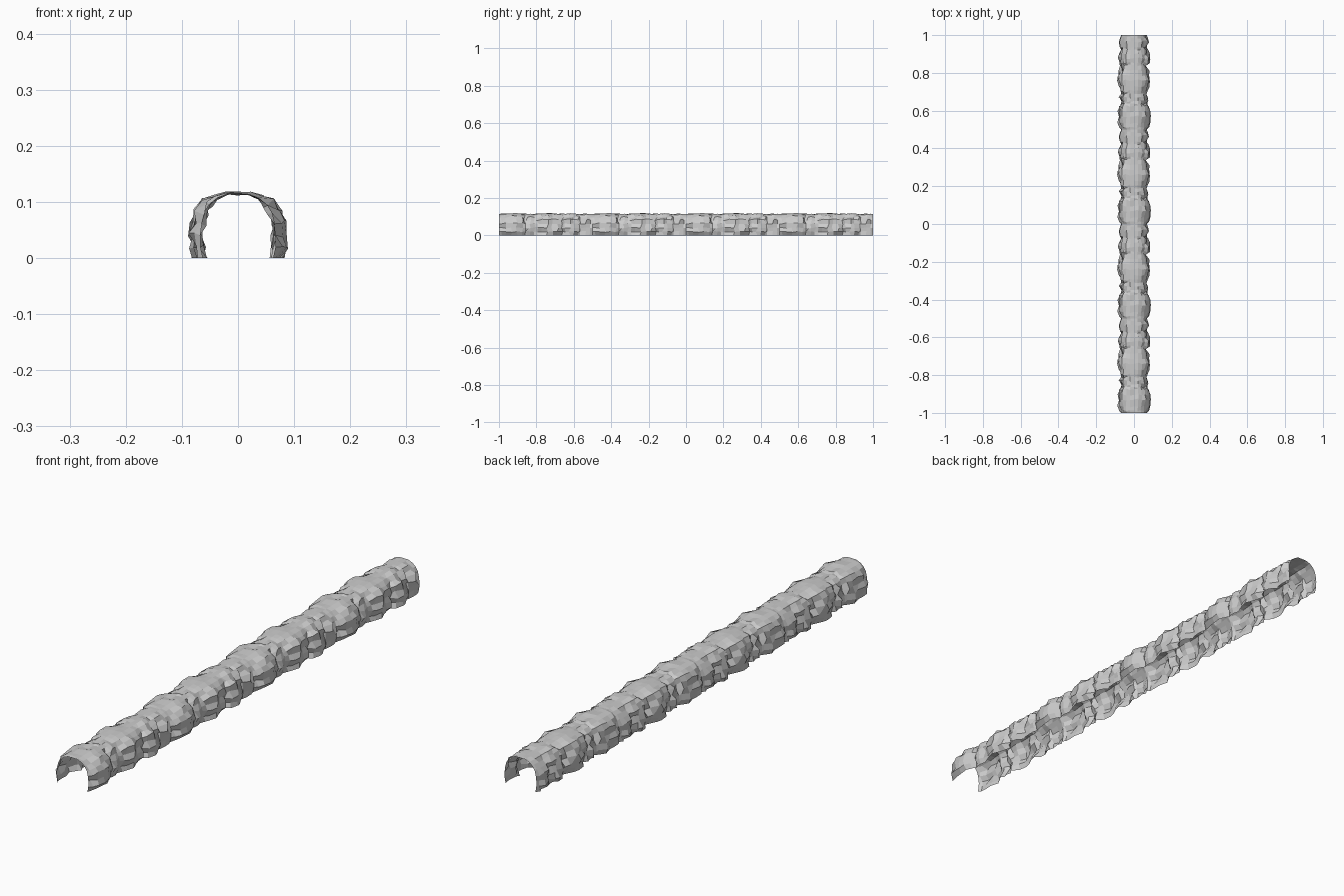
import bpy, bmesh, random

if "Cube" in bpy.data.objects:
    bpy.data.objects.remove(bpy.data.objects["Cube"])

random.seed(7)
TILE = 0.5

# Half arch from foot to crown: (narrow x, narrow z, wide x, wide z)
ARCH = [(.054, 0, .083, 0), (.057, .019, .089, .019), (.058, .040, .089, .041),
        (.056, .059, .086, .065), (.052, .078, .079, .087), (.045, .093, .064, .103),
        (.033, .105, .045, .112), (.018, .112, .023, .118)]

# Rings along one tile: distance, left bulge, right bulge (0 narrow, 1 wide)
RINGS = [(0, .30, .30), (.012, .50, .45), (.035, .75, .65), (.070, .90, .90),
         (.095, .75, .75), (.125, .65, .60), (.137, .25, .20), (.150, .35, .40),
         (.170, .50, .60), (.190, .30, .30), (.205, .35, .30), (.230, .75, .65),
         (.260, 1.0, .95), (.285, .80, .75), (.315, .45, .50), (.340, .25, .20),
         (.352, .50, .55), (.378, .60, .95), (.400, .40, .65), (.425, .15, .30),
         (.437, .30, .30), (.465, .45, .50), (.487, .50, .40), (.5, .30, .30)]


def ring_points(y, left, right, rough):
    """Arch cross-section with chiselled irregularity."""
    points = []
    for side, bulge in ((-1, left), (1, right)):
        half = []
        for i, (nx, nz, wx, wz) in enumerate(ARCH):
            t = min(1, max(0, bulge + rough * random.uniform(-.3, .3)))
            dy = rough * random.uniform(-.006, .006)
            dz = rough * random.uniform(-.004, .004) if 0 < i < 6 else 0
            half.append((side * (nx + (wx - nx) * t), y + dy, nz + (wz - nz) * t + dz))
        if side < 0:
            points += half + [(0, y, .114 + rough * random.uniform(-.003, .005))]
        else:
            points += half[::-1]
    return points


# One rocky tunnel section
bm = bmesh.new()
rows = []
for y, left, right in RINGS:
    rough = 0 if y in (0, TILE) else 1
    rows.append([bm.verts.new(p) for p in ring_points(y - 1, left, right, rough)])
for a, b in zip(rows, rows[1:]):
    for i in range(len(a) - 1):
        quad = (a[i], b[i], b[i + 1], a[i + 1])
        bm.faces.new(quad)
bmesh.ops.recalc_face_normals(bm, faces=bm.faces)
crown = max(bm.faces, key=lambda f: f.calc_center_median().z)
if crown.normal.z < 0:
    bmesh.ops.reverse_faces(bm, faces=bm.faces)

mesh = bpy.data.meshes.new("rock_tunnel")
bm.to_mesh(mesh)
bm.free()
tunnel = bpy.data.objects.new("rock_tunnel", mesh)
bpy.context.collection.objects.link(tunnel)

# Four repeats make the full length
array = tunnel.modifiers.new("repeat_sections", 'ARRAY')
array.count = 4
array.use_relative_offset = False
array.use_constant_offset = True
array.constant_offset_displace = (0, TILE, 0)
array.use_merge_vertices = True
array.merge_threshold = 0.0005
